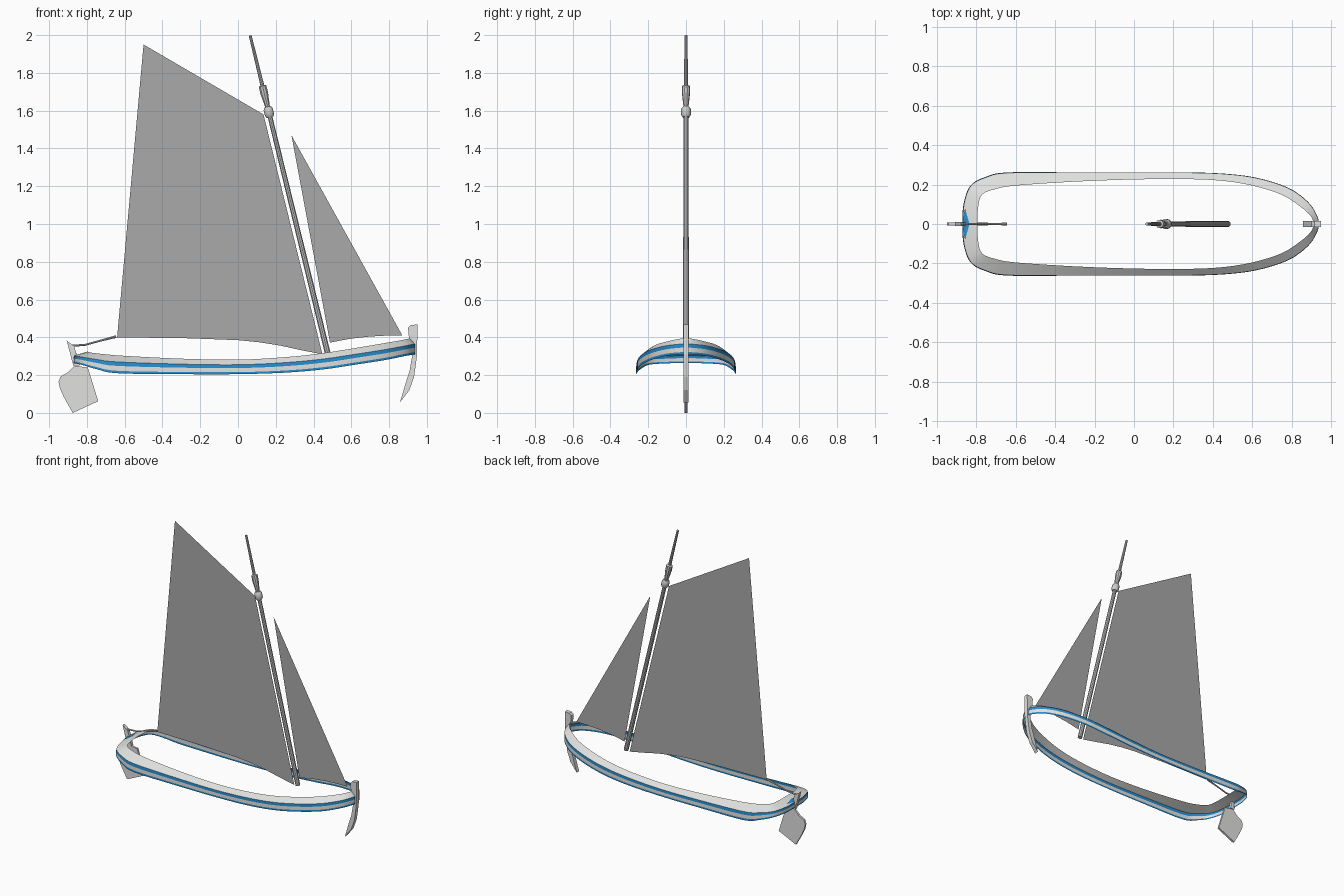
import bpy, bmesh, math
from mathutils import Vector

if "Cube" in bpy.data.objects:
    bpy.data.objects.remove(bpy.data.objects["Cube"])


def material(name, rgb):
    m = bpy.data.materials.new(name)
    m.diffuse_color = (*rgb, 1)
    m.use_nodes = True
    m.node_tree.nodes["Principled BSDF"].inputs["Base Color"].default_value = m.diffuse_color
    return m


PALE = material("pale_paint", (0.75, 0.75, 0.74))
BLUE = material("blue_paint", (0.02, 0.27, 0.62))
SPAR = material("spar_grey", (0.6, 0.6, 0.6))
SAIL = material("sail_grey", (0.4, 0.4, 0.4))


def finish(name, bm, mats, smooth=True):
    me = bpy.data.meshes.new(name)
    bm.to_mesh(me)
    bm.free()
    for m in mats:
        me.materials.append(m)
    ob = bpy.data.objects.new(name, me)
    bpy.context.collection.objects.link(ob)
    if smooth:
        bpy.ops.object.select_all(action='DESELECT')
        ob.select_set(True)
        bpy.context.view_layer.objects.active = ob
        bpy.ops.object.shade_smooth_by_angle(angle=math.radians(35))
    return ob


def plate(name, outline, thick, mat):
    """Side-view (x, z) outline, centred on y = 0; thick 0 makes a single sheet."""
    bm = bmesh.new()
    f = bm.faces.new([bm.verts.new((x, -thick / 2, z)) for x, z in outline])
    if thick:
        r = bmesh.ops.extrude_face_region(bm, geom=[f])
        moved = [v for v in r["geom"] if isinstance(v, bmesh.types.BMVert)]
        bmesh.ops.translate(bm, verts=moved, vec=(0, thick, 0))
        bmesh.ops.recalc_face_normals(bm, faces=bm.faces)
    return finish(name, bm, [mat], smooth=False)


def tube(name, points, radii, mat, sides=10):
    bm = bmesh.new()
    pts = [Vector(p) for p in points]
    rings = []
    for i, (p, r) in enumerate(zip(pts, radii)):
        d = pts[min(i + 1, len(pts) - 1)] - pts[max(i - 1, 0)]
        q = d.to_track_quat('Z', 'Y')
        rings.append([bm.verts.new(p + q @ Vector((r * math.cos(a), r * math.sin(a), 0)))
                      for a in (2 * math.pi * k / sides for k in range(sides))])
    for a, b in zip(rings, rings[1:]):
        for k in range(sides):
            n = (k + 1) % sides
            bm.faces.new((a[k], a[n], b[n], b[k]))
    bm.faces.new(rings[0][::-1])
    bm.faces.new(rings[-1])
    bmesh.ops.recalc_face_normals(bm, faces=bm.faces)
    return finish(name, bm, [mat])


# Hull band: stations from stern to bow
# (outer x, outer y, inner x, inner y, bottom z, top z)
half = [
    (-.87, 0, -.795, 0, .265, .325),
    (-.865, .10, -.79, .09, .262, .322),
    (-.83, .195, -.77, .15, .255, .318),
    (-.75, .24, -.70, .178, .232, .31),
    (-.64, .262, -.60, .195, .21, .302),
    (-.3, .262, -.3, .215, .205, .287),
    (0, .262, 0, .226, .205, .282),
    (.25, .262, .25, .228, .213, .295),
    (.45, .256, .44, .22, .23, .315),
    (.62, .235, .60, .195, .255, .34),
    (.78, .185, .75, .148, .28, .365),
    (.88, .115, .855, .08, .30, .383),
    (.925, .05, .90, .035, .308, .392),
    (.938, 0, .91, 0, .31, .395),
]
loop = half + [(a, -b, c, -d, e, f) for a, b, c, d, e, f in half[-2:0:-1]]


def spline(p0, p1, p2, p3, t):
    return [0.5 * (2 * b + (c - a) * t + (2 * a - 5 * b + 4 * c - d) * t * t
                   + (3 * b - a - 3 * c + d) * t ** 3)
            for a, b, c, d in zip(p0, p1, p2, p3)]


n = len(loop)
stations = [spline(loop[i - 1], loop[i], loop[(i + 1) % n], loop[(i + 2) % n], s / 4)
            for i in range(n) for s in range(4)]
# Section: (height fraction, inward fraction); the top strake leans in
section = [(0, 0), (.14, 0), (.42, 0), (.65, .04), (1, 1)]
strake_mats = [1, 0, 1, 0]
bm = bmesh.new()
cols = [[bm.verts.new((xo + (xi - xo) * w, yo + (yi - yo) * w, zb + (zt - zb) * h))
         for h, w in section] for xo, yo, xi, yi, zb, zt in stations]
for i, a in enumerate(cols):
    b = cols[(i + 1) % len(cols)]
    for k, m in enumerate(strake_mats):
        bm.faces.new((a[k], a[k + 1], b[k + 1], b[k])).material_index = m
finish("hull_band", bm, [PALE, BLUE])

# Blue diamond on the stern rail
bm = bmesh.new()
bm.faces.new([bm.verts.new(p) for p in
              ((-.872, 0, .309), (-.857, -.08, .313), (-.835, 0, .317), (-.857, .08, .313))])
finish("stern_diamond", bm, [BLUE], smooth=False)

# Stem post at the bow
plate("bow_stem", [(.90, .45), (.915, .465), (.95, .468), (.948, .31), (.942, .26),
                   (.932, .19), (.907, .12), (.857, .055), (.868, .09), (.885, .15),
                   (.908, .22), (.92, .29), (.922, .38), (.905, .40)], .028, PALE)

# Rudder and tiller
plate("rudder_blade", [(-.95, .165), (-.94, .192), (-.90, .215), (-.865, .25), (-.795, .24),
                       (-.74, .062), (-.875, 0), (-.92, .08), (-.943, .13)], .014, PALE)
plate("rudder_stock", [(-.907, .383), (-.867, .352), (-.838, .25), (-.872, .25)], .022, PALE)
tube("tiller", [(-.89, 0, .355), (-.81, 0, .36), (-.73, 0, .382), (-.645, 0, .404)],
     [.006, .005, .005, .007], SPAR, 8)


# Raked mast
def on_mast(z):
    return (.475 - .244 * (z - .315), 0, z)


def spar(name, rows, sides=10):
    tube(name, [on_mast(z) for z, r in rows], [r for z, r in rows], SPAR, sides)


spar("lower_mast", [(.315, .016), (1.6, .013)])
spar("mast_collar", [(1.565, .018), (1.578, .026), (1.608, .026), (1.62, .018)])
spar("mast_head", [(1.61, .012), (1.695, .022), (1.73, .021), (1.735, .01)])
spar("topmast", [(1.7, .011), (1.998, .008)])

# Sails
plate("mainsail", [(-.50, 1.95), (.135, 1.58), (.447, .31), (.33, .333), (.22, .357),
                   (.11, .374), (0, .385), (-.26, .395), (-.64, .40)], 0, SAIL)
plate("jib", [(.283, 1.47), (.87, .41), (.78, .409), (.695, .404), (.59, .392), (.487, .372)],
      0, SAIL)
